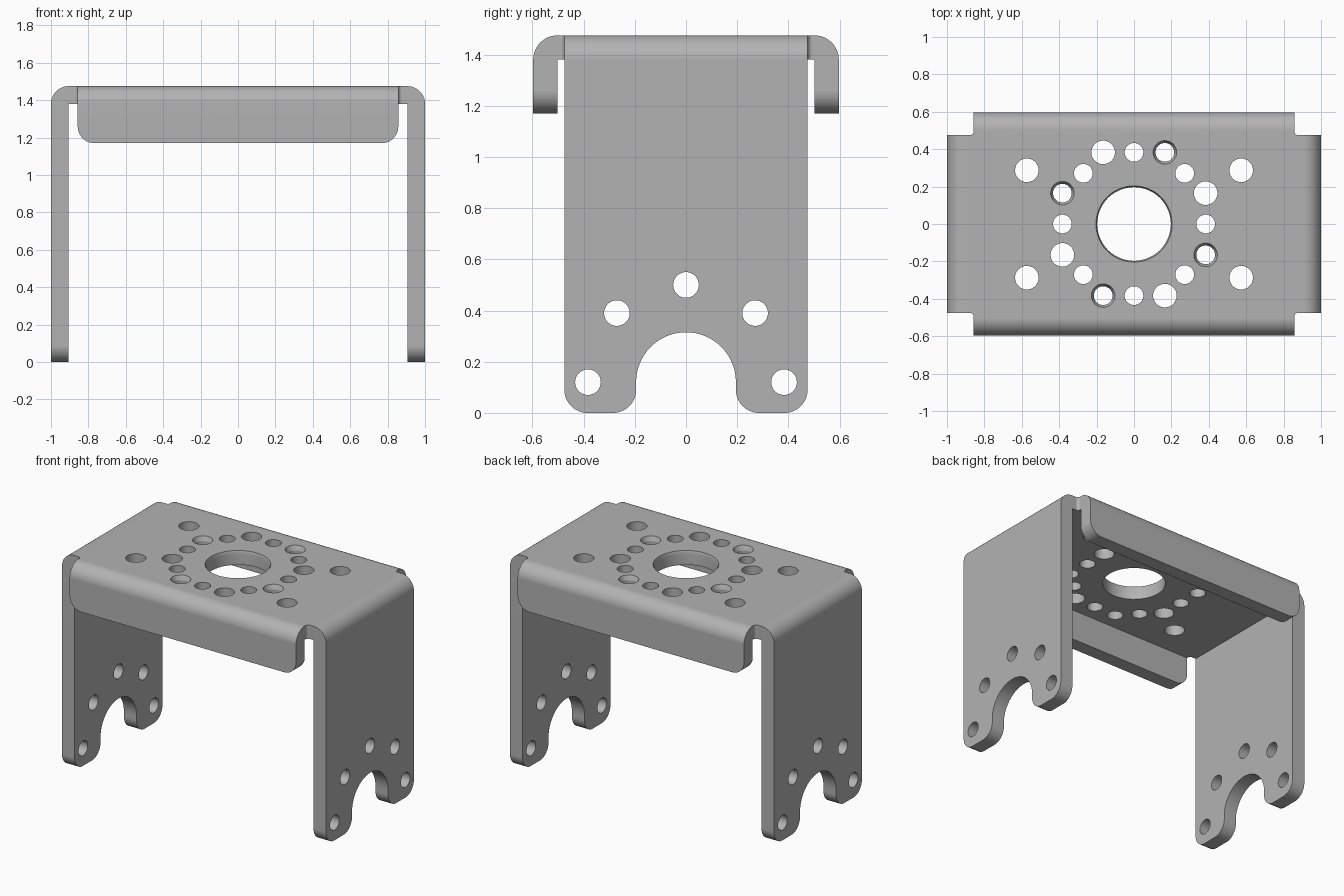
import bpy
import bmesh
import math
from mathutils import Vector

if "Cube" in bpy.data.objects:
    bpy.data.objects.remove(bpy.data.objects["Cube"], do_unlink=True)

TOP, THICK, HALF_X, HALF_Y = 1.475, 0.095, 1.0, 0.597
LEG_W, LIP_W, CORNER = 0.475, 0.857, 0.09

steel = bpy.data.materials.new("grey_steel")
steel.use_nodes = True
grey = (0.45, 0.45, 0.45, 1)
steel.diffuse_color = grey
steel.node_tree.nodes["Principled BSDF"].inputs["Base Color"].default_value = grey


def make_object(name, bm):
    bmesh.ops.recalc_face_normals(bm, faces=bm.faces[:])
    mesh = bpy.data.meshes.new(name)
    bm.to_mesh(mesh)
    bm.free()
    mesh.materials.append(steel)
    obj = bpy.data.objects.new(name, mesh)
    bpy.context.collection.objects.link(obj)
    return obj


def rounded(corners, steps=16):
    """Turn (u, v, radius) corners into an outline with filleted corners."""
    out = []
    for i, (u, v, r) in enumerate(corners):
        p = Vector((u, v))
        if r == 0:
            out.append(p)
            continue
        a = (Vector(corners[i - 1][:2]) - p).normalized()
        b = (Vector(corners[(i + 1) % len(corners)][:2]) - p).normalized()
        # all filleted corners are right angles
        centre = p + (a + b) * r
        for k in range(steps + 1):
            t = k / steps * math.pi / 2
            q = centre - b * r * math.cos(t) - a * r * math.sin(t)
            if not out or (q - out[-1]).length > 1e-5:
                out.append(q)
    return out


def prism(name, outline, axis, lo, hi):
    """Extrude a 2D outline along x, y or z."""
    place = {"x": lambda p, d: (d, p[0], p[1]),
             "y": lambda p, d: (p[0], d, p[1]),
             "z": lambda p, d: (p[0], p[1], d)}[axis]
    bm = bmesh.new()
    near = [bm.verts.new(place(p, lo)) for p in outline]
    far = [bm.verts.new(place(p, hi)) for p in outline]
    n = len(outline)
    bm.faces.new(near)
    bm.faces.new(far[::-1])
    for i in range(n):
        j = (i + 1) % n
        bm.faces.new((near[i], near[j], far[j], far[i]))
    return make_object(name, bm)


def plug(bm, place, rings, sides=48):
    """Add a lathed cutter from (depth, radius) rings."""
    loops = []
    for d, r in rings:
        loops.append([bm.verts.new(place(r * math.cos(k * math.tau / sides),
                                         r * math.sin(k * math.tau / sides), d))
                      for k in range(sides)])
    bm.faces.new(loops[0])
    bm.faces.new(loops[-1][::-1])
    for a, b in zip(loops, loops[1:]):
        for k in range(sides):
            j = (k + 1) % sides
            bm.faces.new((a[k], a[j], b[j], b[k]))


def combine(target, tool, operation):
    mod = target.modifiers.new("combine", "BOOLEAN")
    mod.operation, mod.solver, mod.object = operation, "EXACT", tool
    bpy.context.view_layer.update()
    graph = bpy.context.evaluated_depsgraph_get()
    mesh = bpy.data.meshes.new_from_object(target.evaluated_get(graph))
    target.modifiers.clear()
    target.data = mesh
    bpy.data.objects.remove(tool, do_unlink=True)


def channel(half, bottom):
    """Upside-down U section with rounded outer bends."""
    inner, under = half - THICK, TOP - THICK
    return rounded([(-half, bottom, 0), (-half, TOP, THICK), (half, TOP, THICK),
                    (half, bottom, 0), (inner, bottom, 0), (inner, under, 0),
                    (-inner, under, 0), (-inner, bottom, 0)])


# Top plate and two legs, trimmed to the leg outline with its arch
bracket = prism("bracket", channel(HALF_X, -0.1), "y", -0.7, 0.7)
arch = 0.195
leg_outline = rounded([
    (-LEG_W, 1.7, 0), (-LEG_W, 0, CORNER), (-arch, 0, CORNER),
    (-arch, 0.315, arch), (arch, 0.315, arch), (arch, 0, CORNER),
    (LEG_W, 0, CORNER), (LEG_W, 1.7, 0)])
combine(bracket, prism("leg_trim", leg_outline, "x", -1.2, 1.2), "INTERSECT")

# Front and back lips with rounded lower corners
lips = prism("lips", channel(HALF_Y, 1.0), "x", -1.1, 1.1)
lip_outline = rounded([(-LIP_W, 1.7, 0), (-LIP_W, 1.17, CORNER),
                       (LIP_W, 1.17, CORNER), (LIP_W, 1.7, 0)])
combine(lips, prism("lip_trim", lip_outline, "y", -0.8, 0.8), "INTERSECT")
combine(bracket, lips, "UNION")

# Small fillets inside the corner notches
f = 0.02
for sx in (-1, 1):
    for sy in (-1, 1):
        arc = [(LIP_W + f - f * math.sin(t), LEG_W + f - f * math.cos(t))
               for t in (k * math.pi / 12 for k in range(7))]
        shape = [(0.85, 0.47), (LIP_W + f, 0.47)] + arc + [(0.85, LEG_W + f)]
        web = prism("notch_fillet", [(sx * x, sy * y) for x, y in shape],
                    "z", TOP - THICK, TOP)
        combine(bracket, web, "UNION")

# Holes in the top plate
cut = bmesh.new()


def top_hole(x, y, radius, flare=0.0, depth=0.03):
    rings = [(1.3, radius), (TOP - depth, radius), (TOP + depth, radius + 2 * flare)]
    plug(cut, lambda u, v, d: (x + u, y + v, d), rings)


top_hole(0, 0, 0.197, 0.007, 0.02)
ring = 0.383
for k in range(8):
    a = k * math.pi / 4
    top_hole(ring * math.cos(a), ring * math.sin(a), 0.05)
for k in range(4):
    c, s = (1, 0, -1, 0)[k], (0, 1, 0, -1)[k]
    for side, radius, flare in ((0.165, 0.063, 0), (-0.165, 0.05, 0.013)):
        top_hole(ring * c - side * s, ring * s + side * c, radius, flare)
for sx in (-1, 1):
    for sy in (-1, 1):
        top_hole(sx * 0.573, sy * 0.287, 0.063)

# Holes through both legs
for y, z in ((0, 0.5), (0.27, 0.39), (-0.27, 0.39), (0.383, 0.12), (-0.383, 0.12)):
    plug(cut, lambda u, v, d: (d, y + u, z + v), [(-1.1, 0.05), (1.1, 0.05)])
combine(bracket, make_object("hole_cutters", cut), "DIFFERENCE")

# Smooth bends and hole walls, crisp edges
bpy.ops.object.select_all(action="DESELECT")
bracket.select_set(True)
bpy.context.view_layer.objects.active = bracket
bpy.ops.object.shade_smooth_by_angle(angle=math.radians(20))
weighted = bracket.modifiers.new("even_shading", "WEIGHTED_NORMAL")
weighted.keep_sharp = True
